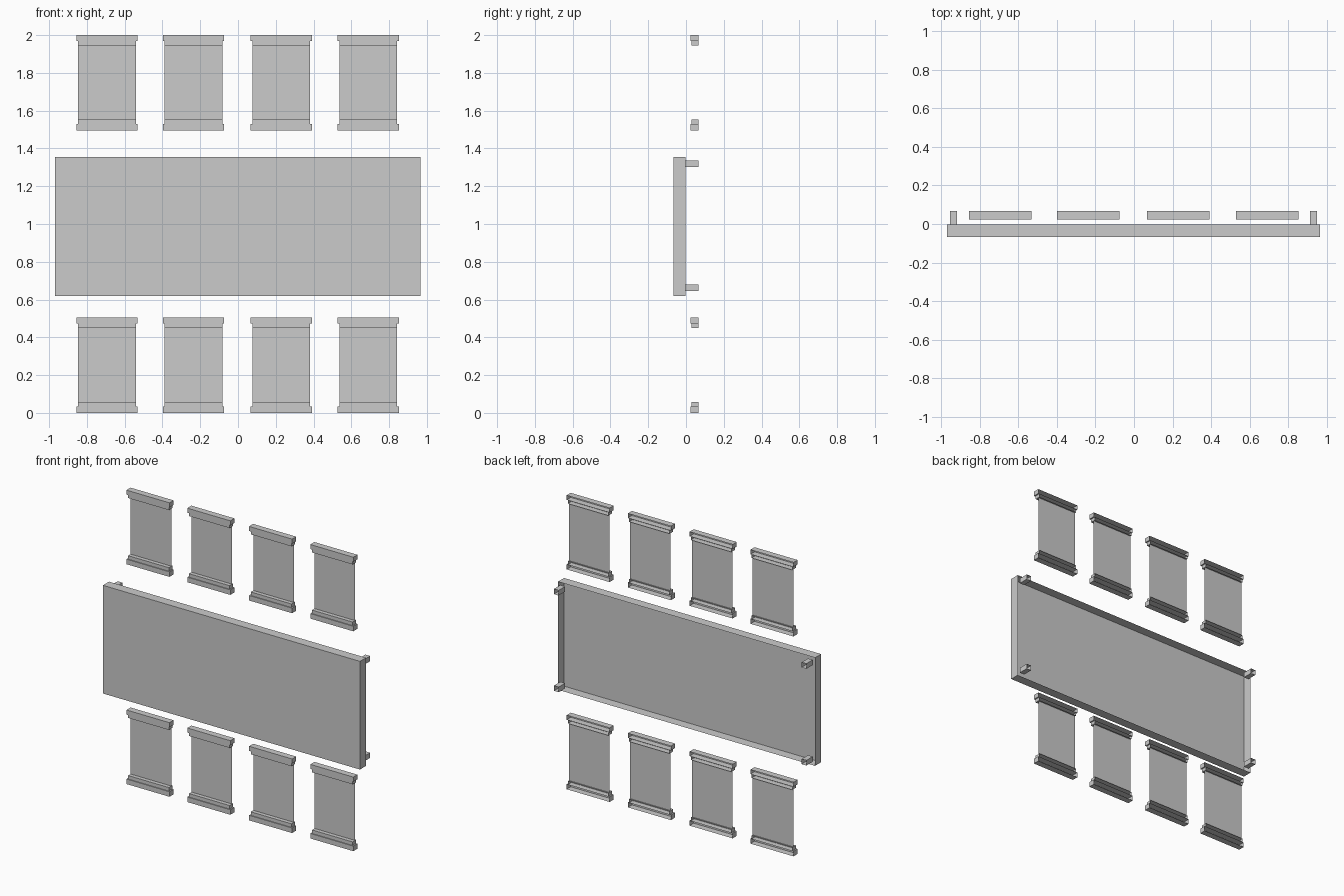
import bpy, bmesh

if "Cube" in bpy.data.objects:
    bpy.data.objects.remove(bpy.data.objects["Cube"])

BACK = 0.067  # wall plane that every open back sits on


def open_box(name, x0, x1, y0, y1, z0, z1, open_front=False):
    """Thin box shell with its back (+y) left open, optionally the front too."""
    bm = bmesh.new()
    bmesh.ops.create_cube(bm, size=1)
    drop = [f for f in bm.faces
            if f.normal.y > 0.9 or (open_front and f.normal.y < -0.9)]
    bmesh.ops.delete(bm, geom=drop, context='FACES')
    for v in bm.verts:
        v.co.x = x0 if v.co.x < 0 else x1
        v.co.y = y0 if v.co.y < 0 else y1
        v.co.z = z0 if v.co.z < 0 else z1
    return finish(bm, name)


def sheet(name, x0, x1, y, z0, z1):
    """Single flat panel facing the front."""
    bm = bmesh.new()
    bm.faces.new([bm.verts.new(p) for p in
                  ((x0, y, z0), (x1, y, z0), (x1, y, z1), (x0, y, z1))])
    return finish(bm, name)


def finish(bm, name):
    mesh = bpy.data.meshes.new(name)
    bm.to_mesh(mesh)
    bm.free()
    ob = bpy.data.objects.new(name, mesh)
    bpy.context.collection.objects.link(ob)
    return ob


# main board: shallow tray, open at the back
open_box("main_board", -0.97, 0.965, -0.067, -0.002, 0.62, 1.356)

# four hollow mounting pegs behind the board
for x in (-0.953, 0.912):
    for z in (0.644, 1.302):
        open_box("mounting_peg", x, x + 0.036, -0.002, BACK, z, z + 0.035, True)

# hanging panels: a thin sheet between two stepped rails
for base in (0.0, 1.496):
    for cx in (-0.694, -0.236, 0.229, 0.690):
        wide, slim = 0.162, 0.153
        top = base + 0.504
        sheet("panel_sheet", cx - slim, cx + slim, 0.056, base + 0.058, top - 0.054)
        open_box("lower_rail", cx - wide, cx + wide, 0.023, BACK, base, base + 0.034)
        open_box("lower_rail_step", cx - slim, cx + slim, 0.029, BACK,
                 base + 0.034, base + 0.058)
        open_box("upper_rail", cx - wide, cx + wide, 0.023, BACK, top - 0.031, top)
        open_box("upper_rail_step", cx - slim, cx + slim, 0.029, BACK,
                 top - 0.054, top - 0.031)
